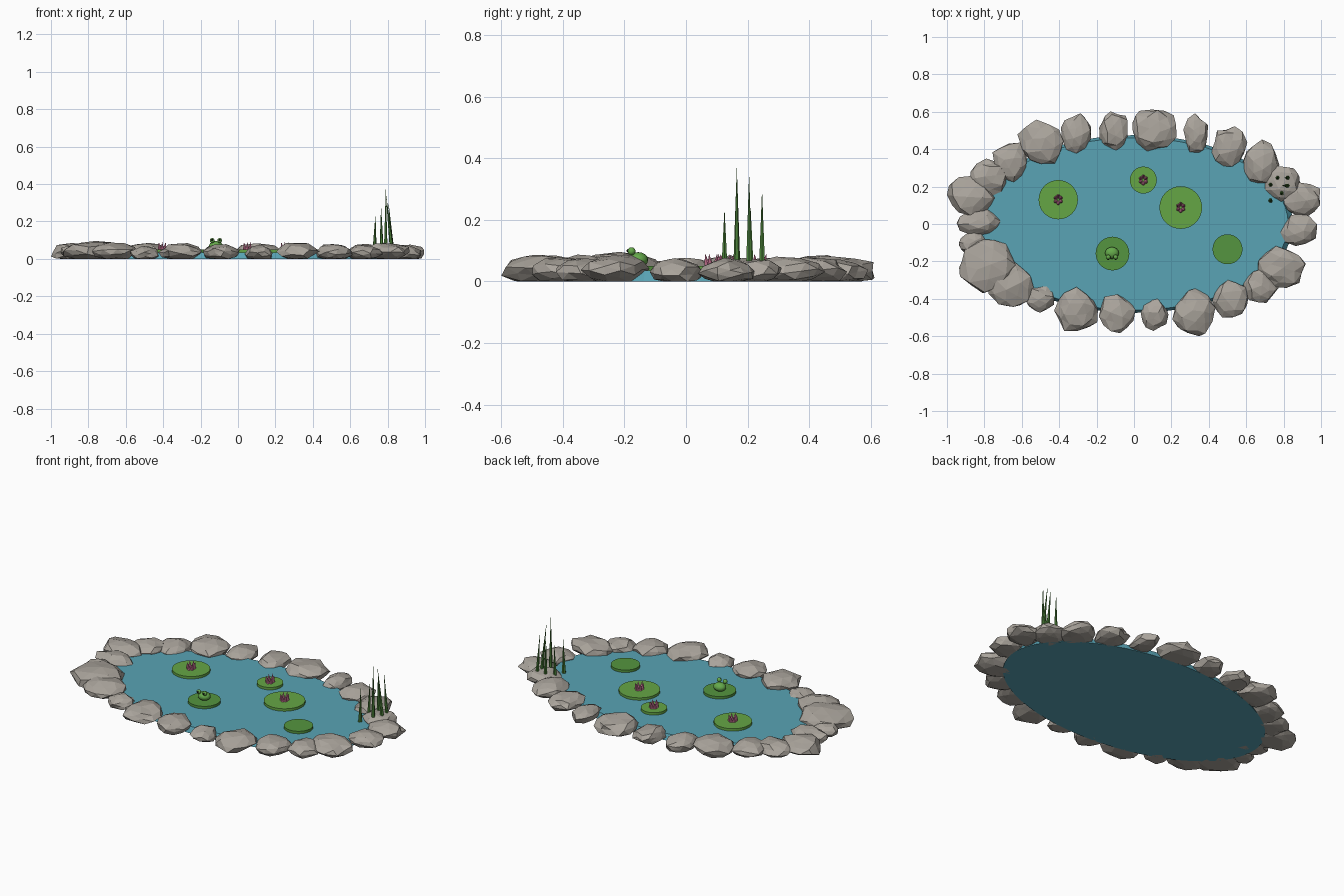
import bpy, bmesh, math, random
from mathutils import Matrix, Vector, Euler

if "Cube" in bpy.data.objects:
    bpy.data.objects.remove(bpy.data.objects["Cube"])

random.seed(5)
MATS = {}


def mat(name, rgb):
    if name not in MATS:
        m = bpy.data.materials.new(name)
        m.diffuse_color = (*rgb, 1)
        m.use_nodes = True
        m.node_tree.nodes["Principled BSDF"].inputs["Base Color"].default_value = m.diffuse_color
        MATS[name] = m
    return MATS[name]


def finish(name, bm, material, smooth=False):
    me = bpy.data.meshes.new(name)
    for f in bm.faces:
        f.smooth = smooth
    bm.to_mesh(me)
    bm.free()
    ob = bpy.data.objects.new(name, me)
    me.materials.append(material)
    bpy.context.collection.objects.link(ob)
    return ob


def add_cone(bm, base, tip, r1, r2=0.0, seg=6):
    """Cone running from base point to tip point."""
    base, tip = Vector(base), Vector(tip)
    d = tip - base
    m = (Matrix.Translation((base + tip) / 2)
         @ d.to_track_quat('Z', 'Y').to_matrix().to_4x4())
    bmesh.ops.create_cone(bm, cap_ends=True, segments=seg, radius1=r1,
                          radius2=r2, depth=d.length, matrix=m)


def add_ball(bm, c, s, u=16, v=10):
    m = Matrix.Translation(c) @ Matrix.Diagonal((*s, 1))
    bmesh.ops.create_uvsphere(bm, u_segments=u, v_segments=v, radius=1, matrix=m)


water = mat("water", (0.10, 0.37, 0.46))
stone = mat("stone", (0.40, 0.37, 0.33))
pad_light = mat("pad_light", (0.13, 0.38, 0.06))
pad_dark = mat("pad_dark", (0.09, 0.30, 0.05))
pink = mat("petal_pink", (0.75, 0.22, 0.38))
frog_green = mat("frog_green", (0.13, 0.40, 0.07))
reed_green = mat("reed_green", (0.07, 0.22, 0.04))
black = mat("pupil_black", (0.01, 0.01, 0.01))

# Water: shallow elliptical slab
WATER_Z = 0.035
bm = bmesh.new()
bmesh.ops.create_cone(bm, cap_ends=True, segments=64, radius1=1, radius2=0.97, depth=WATER_Z,
                      matrix=Matrix.Translation((0, 0, WATER_Z / 2)) @ Matrix.Diagonal((0.85, 0.475, 1, 1)))
finish("water", bm, water)

# Rim rocks: x, y, half width, half depth
ROCKS = [
    (0.11, 0.50, .118, .112), (0.33, 0.485, .066, .107), (0.51, 0.415, .096, .108),
    (0.68, 0.335, .097, .117), (0.79, 0.215, .098, .095), (0.895, 0.13, .100, .092),
    (0.88, -0.03, .098, .088), (0.79, -0.23, .128, .112), (0.68, -0.33, .094, .092),
    (0.515, -0.40, .097, .100), (0.32, -0.472, .115, .128), (0.11, -0.48, .074, .092),
    (-0.09, -0.48, .098, .104), (-0.31, -0.455, .117, .118), (-0.50, -0.40, .075, .075),
    (-0.66, -0.315, .123, .128), (-0.78, -0.225, .155, .145), (-0.865, -0.10, .070, .070),
    (-0.83, 0.01, .118, .075), (-0.87, 0.15, .130, .107), (-0.78, 0.25, .097, .100),
    (-0.665, 0.33, .092, .105), (-0.50, 0.44, .123, .118), (-0.31, 0.485, .080, .107),
    (-0.11, 0.495, .076, .107),
]
for i, (x, y, hx, hy) in enumerate(ROCKS):
    bm = bmesh.new()
    bmesh.ops.create_icosphere(bm, subdivisions=2, radius=1,
                               matrix=Euler([random.uniform(0, 6) for _ in range(3)]).to_matrix().to_4x4())
    # stretch along the radial direction a little, then chip each corner
    for v in bm.verts:
        v.co *= random.uniform(0.84, 1.12)
    top = 0.042 + 0.36 * (hx + hy) / 2
    lo = [min(v.co[k] for v in bm.verts) for k in range(3)]
    hi = [max(v.co[k] for v in bm.verts) for k in range(3)]
    for v in bm.verts:
        t = [(v.co[k] - lo[k]) / (hi[k] - lo[k]) for k in range(3)]
        v.co = (x + hx * (2 * t[0] - 1), y + hy * (2 * t[1] - 1),
                max(0.0, -0.012 + (top + 0.012) * t[2]))
    finish(f"rock_{i + 1}", bm, stone)

# Lily pads: x, y, radius, has flower
PAD_Z = WATER_Z + 0.015
PADS = [(-0.405, 0.13, .105, True), (0.05, 0.235, .072, True), (0.25, 0.088, .114, True),
        (-0.115, -0.158, .09, False), (0.50, -0.135, .08, False)]
for i, (x, y, r, flower) in enumerate(PADS):
    bm = bmesh.new()
    add_cone(bm, (x, y, WATER_Z - 0.002), (x, y, PAD_Z), r, r, 32)
    finish(f"lily_pad_{i + 1}", bm, pad_light if flower else pad_dark)
    if flower:
        # Ring of upright pointed petals
        bm = bmesh.new()
        for k in range(6):
            a = k * math.tau / 6 + math.pi / 6
            c, s = math.cos(a), math.sin(a)
            add_cone(bm, (x + .015 * c, y + .018 * s, PAD_Z - .002),
                     (x + .021 * c, y + .026 * s, .09), .011, 0, 8)
        finish(f"flower_{i + 1}", bm, pink)

# Frog: squashed body, eyes and pupils
fx, fy = -0.118, -0.155
bm = bmesh.new()
add_ball(bm, (fx, fy, PAD_Z + .020), (.037, .032, .025))
for sx in (-1, 1):
    add_ball(bm, (fx + sx * .020, fy - .022, .098), (.013, .013, .013), 12, 8)
finish("frog_body", bm, frog_green, True)
bm = bmesh.new()
for sx in (-1, 1):
    add_ball(bm, (fx + sx * .020, fy - .032, .100), (.006, .006, .006), 8, 6)
finish("frog_pupils", bm, black, True)

# Reeds: base x, tip x, y, height
REEDS = [(.73, .735, .125, .24), (.79, .79, .165, .373), (.73, .735, .21, .235),
         (.825, .79, .205, .353), (.768, .765, .247, .285), (.825, .805, .247, .30)]
for i, (bx, tx, y, h) in enumerate(REEDS):
    bm = bmesh.new()
    add_cone(bm, (bx, y, 0.03), (tx, y, h), .012, 0, 6)
    finish(f"reed_{i + 1}", bm, reed_green)
